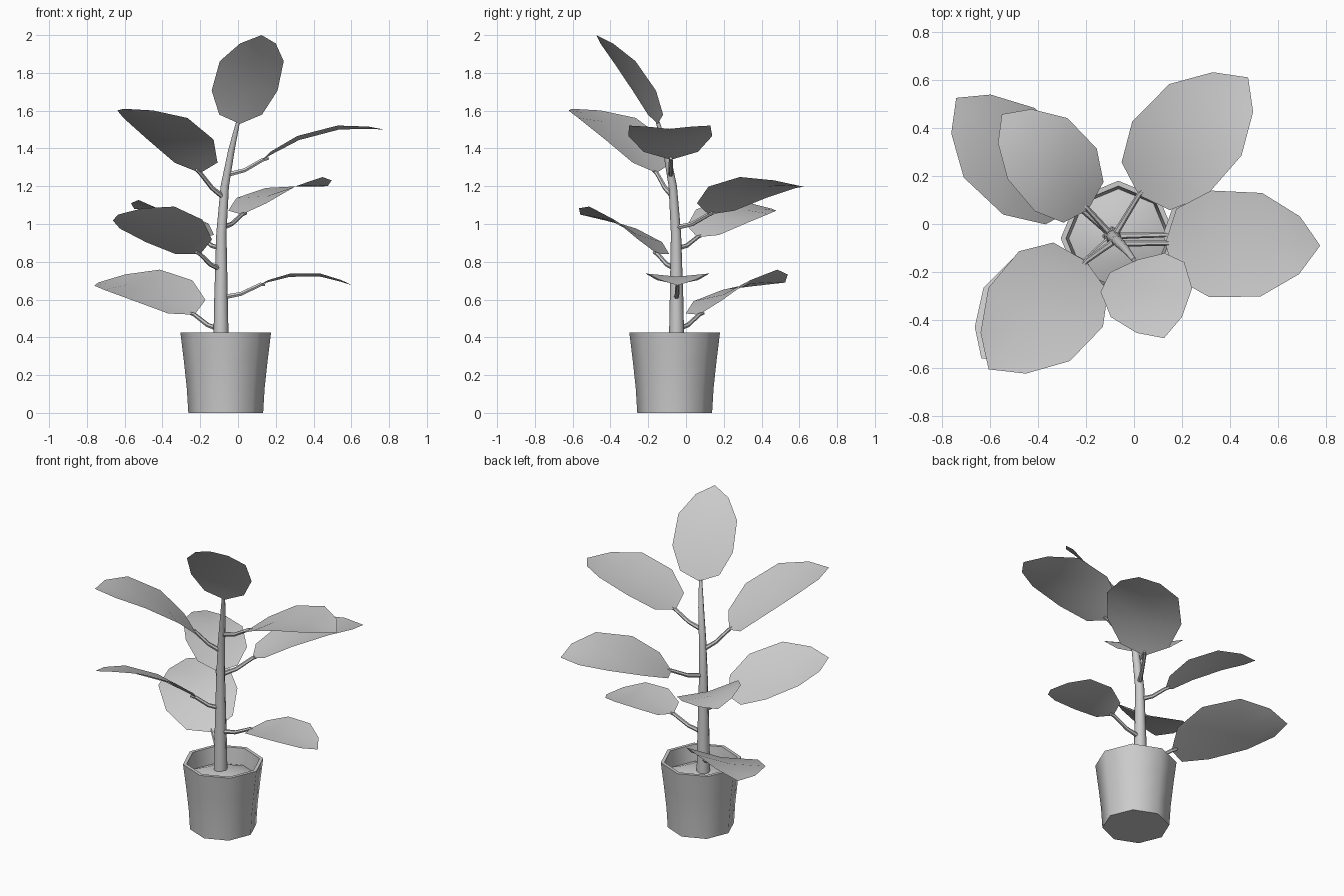
import bpy, bmesh, math
from mathutils import Vector

if "Cube" in bpy.data.objects:
    bpy.data.objects.remove(bpy.data.objects["Cube"])

POT = Vector((-0.065, -0.06, 0))


def finish(name, bm):
    me = bpy.data.meshes.new(name)
    bm.to_mesh(me)
    bm.free()
    ob = bpy.data.objects.new(name, me)
    bpy.context.collection.objects.link(ob)
    smooth(ob)
    return ob


def smooth(ob, angle=50):
    bpy.ops.object.select_all(action='DESELECT')
    ob.select_set(True)
    bpy.context.view_layer.objects.active = ob
    bpy.ops.object.shade_smooth_by_angle(angle=math.radians(angle))


def lathe(name, profile, sides=8):
    bm = bmesh.new()
    rings = [[bm.verts.new(POT + Vector((r * math.cos(i * math.tau / sides),
                                         r * math.sin(i * math.tau / sides), z)))
              for i in range(sides)] if r else [bm.verts.new(POT + Vector((0, 0, z)))]
             for r, z in profile]
    for a, b in zip(rings, rings[1:]):
        for i in range(sides):
            j = (i + 1) % sides
            vs = [a[i % len(a)], a[j % len(a)], b[j % len(b)], b[i % len(b)]]
            bm.faces.new(list(dict.fromkeys(vs)))
    bmesh.ops.recalc_face_normals(bm, faces=bm.faces)
    return finish(name, bm)


def tube(name, points, radii, res):
    cu = bpy.data.curves.new(name, 'CURVE')
    cu.dimensions = '3D'
    cu.bevel_depth = 1
    cu.bevel_resolution = res
    cu.use_fill_caps = True
    sp = cu.splines.new('POLY')
    sp.points.add(len(points) - 1)
    for p, co, r in zip(sp.points, points, radii):
        p.co = (*co, 1)
        p.radius = r
    ob = bpy.data.objects.new(name, cu)
    bpy.context.collection.objects.link(ob)
    bpy.ops.object.select_all(action='DESELECT')
    ob.select_set(True)
    bpy.context.view_layer.objects.active = ob
    bpy.ops.object.convert(target='MESH')
    smooth(bpy.context.object)


# Rows of a leaf: position along it, share of its half width
ROWS = [(0.08, 0.65), (0.32, 1), (0.65, 0.97), (0.88, 0.54)]


def leaf(name, base, tip, half, arch, roll):
    base, tip = Vector(base), Vector(tip)
    d = tip - base
    side = Vector((d.y, -d.x, 0)).normalized()
    up = side.cross(d).normalized()
    a = math.radians(roll)
    side, up = side * math.cos(a) + up * math.sin(a), up * math.cos(a) - side * math.sin(a)
    bm = bmesh.new()
    start, end = bm.verts.new(base), bm.verts.new(tip)
    rows = []
    for t, w in ROWS:
        mid = base + d * t + up * arch * math.sin(math.pi * t)
        rows.append([bm.verts.new(mid + side * s * half * w + up * abs(s) * half * w * 0.1)
                     for s in (-1, 0, 1)])
    for k in (0, 1):
        bm.faces.new((start, rows[0][k + 1], rows[0][k]))
        bm.faces.new((end, rows[-1][k], rows[-1][k + 1]))
        for p, q in zip(rows, rows[1:]):
            bm.faces.new((p[k], p[k + 1], q[k + 1], q[k]))
    finish(name, bm)


# Pot with rim, and domed soil
lathe("pot", [(0, 0), (0.198, 0), (0.206, 0.13), (0.221, 0.27), (0.24, 0.425),
              (0.218, 0.425), (0.205, 0.31)])
lathe("soil", [(0.207, 0.32), (0.12, 0.355), (0, 0.37)])

# Main stem
STEM = [(-0.09, -0.05, 0.34), (-0.09, -0.05, 0.6), (-0.088, -0.053, 0.95),
        (-0.07, -0.07, 1.2), (-0.035, -0.105, 1.39), (0, -0.15, 1.54)]
tube("stem", STEM, [0.041, 0.036, 0.027, 0.022, 0.017, 0.01], 2)


def stem_at(z):
    for p, q in zip(STEM, STEM[1:]):
        if p[2] <= z <= q[2]:
            return Vector(p).lerp(Vector(q), (z - p[2]) / (q[2] - p[2]))


# Leaves: stalk height on stem, base, tip, half width, arch, roll
LEAVES = {
    "low_back_left": (0.44, (-0.23, 0.07, 0.52), (-0.74, 0.525, 0.69), 0.22, 0.065, 15),
    "low_right": (0.61, (0.12, -0.045, 0.68), (0.605, -0.045, 0.675), 0.168, 0.05, 0),
    "mid_front_left": (0.76, (-0.2, -0.15, 0.84), (-0.635, -0.56, 1.05), 0.205, 0.05, -18),
    "mid_back_left": (0.87, (-0.19, 0.06, 0.93), (-0.55, 0.457, 1.08), 0.187, 0.055, -12),
    "mid_back_right": (0.98, (0.02, 0.12, 1.05), (0.475, 0.61, 1.2), 0.22, 0.06, 8),
    "high_front_left": (1.14, (-0.2, -0.155, 1.27), (-0.605, -0.605, 1.61), 0.235, 0.065, 0),
    "high_right": (1.26, (0.13, -0.08, 1.34), (0.775, -0.09, 1.5), 0.222, 0.065, 0),
}
for name, (z, base, tip, half, arch, roll) in LEAVES.items():
    a, b = stem_at(z), Vector(base)
    b2 = b + (Vector(tip) - b) * 0.05
    tube(name + "_stalk", [a, a.lerp(b, 0.5) - Vector((0, 0, 0.015)), b, b2],
         [0.014, 0.012, 0.011, 0.008], 1)
    leaf(name + "_leaf", base, tip, half, arch, roll)

# Upright leaf at the top of the stem
leaf("top_leaf", (0.01, -0.15, 1.53), (0.125, -0.475, 2.0), 0.185, 0.03, 0)
